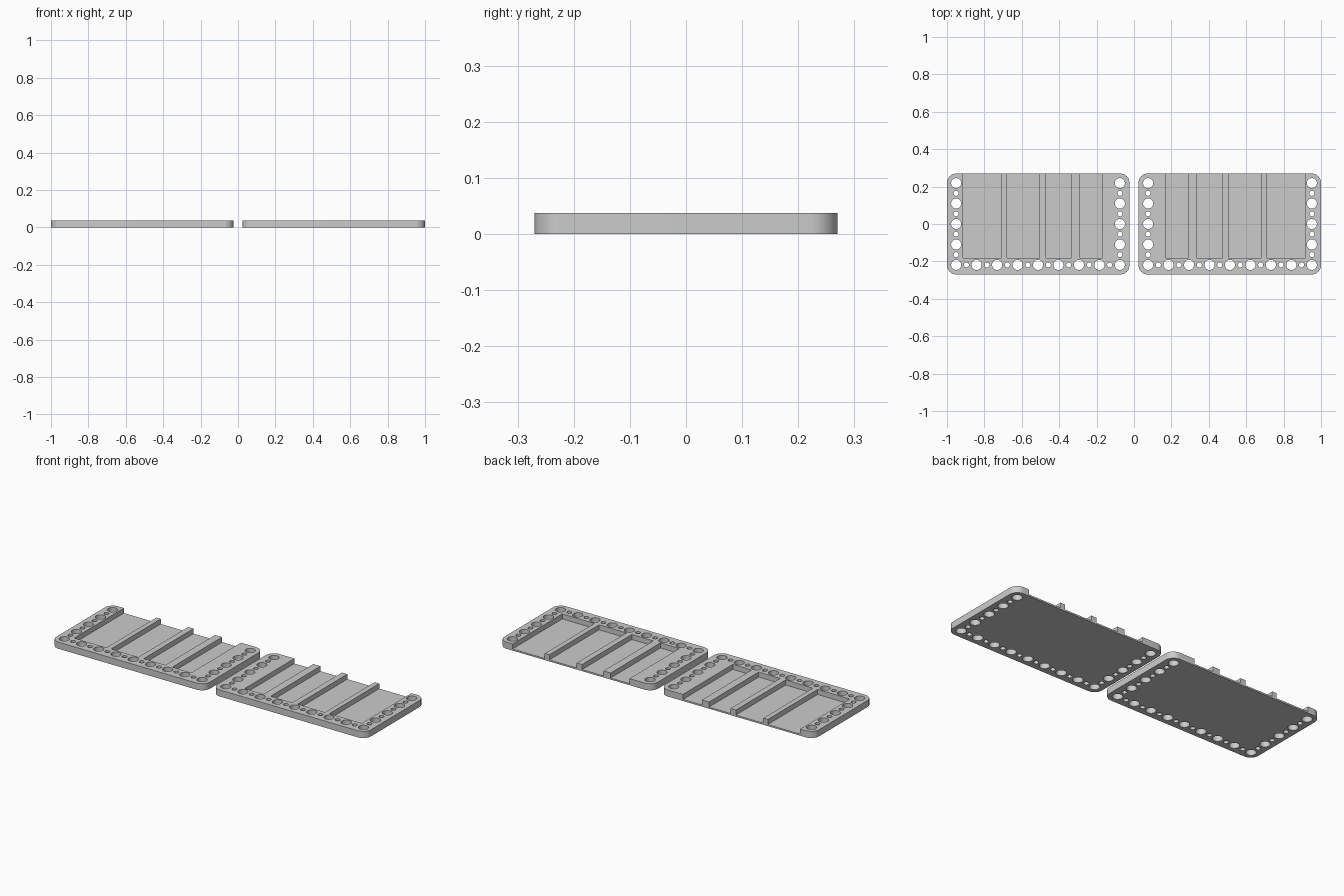
import bpy, bmesh, math
from mathutils import Matrix, Vector

HEIGHT, FLOOR = 0.038, 0.009
OUTER, INNER, DEPTH, CORNER = 1.0, 0.024, 0.27, 0.05
PITCH = 0.1094
POCKETS = [(0.17, 0.29), (0.335, 0.472), (0.506, 0.68), (0.709, 0.914)]

if "Cube" in bpy.data.objects:
    bpy.data.objects.remove(bpy.data.objects["Cube"])

grey = bpy.data.materials.new("plain grey")
grey.use_nodes = True
colour = (0.6, 0.6, 0.6, 1)
grey.diffuse_color = colour
grey.node_tree.nodes["Principled BSDF"].inputs["Base Color"].default_value = colour


def make_object(name, bm):
    bmesh.ops.recalc_face_normals(bm, faces=bm.faces[:])
    mesh = bpy.data.meshes.new(name)
    bm.to_mesh(mesh)
    bm.free()
    mesh.materials.append(grey)
    obj = bpy.data.objects.new(name, mesh)
    bpy.context.collection.objects.link(obj)
    return obj


def add_box(bm, low, high):
    low, high = Vector(low), Vector(high)
    matrix = Matrix.Translation((low + high) / 2) @ Matrix.Diagonal((*(high - low), 1))
    bmesh.ops.create_cube(bm, size=1, matrix=matrix)


def add_hole(bm, x, y, radius):
    bmesh.ops.create_cone(bm, cap_ends=True, segments=32, radius1=radius, radius2=radius,
                          depth=0.2, matrix=Matrix.Translation((x, y, 0)))


def make_tray(name, side):
    # Slab with rounded vertical corners
    bm = bmesh.new()
    xs = sorted((side * INNER, side * OUTER))
    add_box(bm, (xs[0], -DEPTH, 0), (xs[1], DEPTH, HEIGHT))
    uprights = [e for e in bm.edges if abs(e.verts[0].co.z - e.verts[1].co.z) > HEIGHT / 2]
    bmesh.ops.bevel(bm, geom=uprights, offset=CORNER, segments=10, profile=0.5, affect='EDGES')
    tray = make_object(name, bm)

    # Pockets open at the back
    bm = bmesh.new()
    for near, far in POCKETS:
        a, b = sorted((side * near, side * far))
        add_box(bm, (a, -0.182, FLOOR), (b, 0.4, 0.1))
    # Alternating large and small holes along the front and both ends
    near_x, front_y = 0.0755, -2 * PITCH
    spots = [(i, 0) for i in range(17)]
    spots += [(i, j) for i in (0, 16) for j in range(1, 9)]
    for i, j in spots:
        radius = 0.0135 if (i + j) % 2 else 0.027
        add_hole(bm, side * (near_x + i * PITCH / 2), front_y + j * PITCH / 2, radius)
    cutter = make_object(name + "_cutter", bm)
    cutter.hide_render = True

    # Cut, then keep only the finished tray
    mod = tray.modifiers.new("cut", 'BOOLEAN')
    mod.operation, mod.solver, mod.object = 'DIFFERENCE', 'EXACT', cutter
    bpy.ops.object.select_all(action='DESELECT')
    bpy.context.view_layer.objects.active = tray
    tray.select_set(True)
    bpy.ops.object.modifier_apply(modifier=mod.name)
    bpy.data.objects.remove(cutter)
    bpy.ops.object.shade_smooth_by_angle(angle=math.radians(30))


make_tray("right_tray", -1)
make_tray("left_tray", 1)
